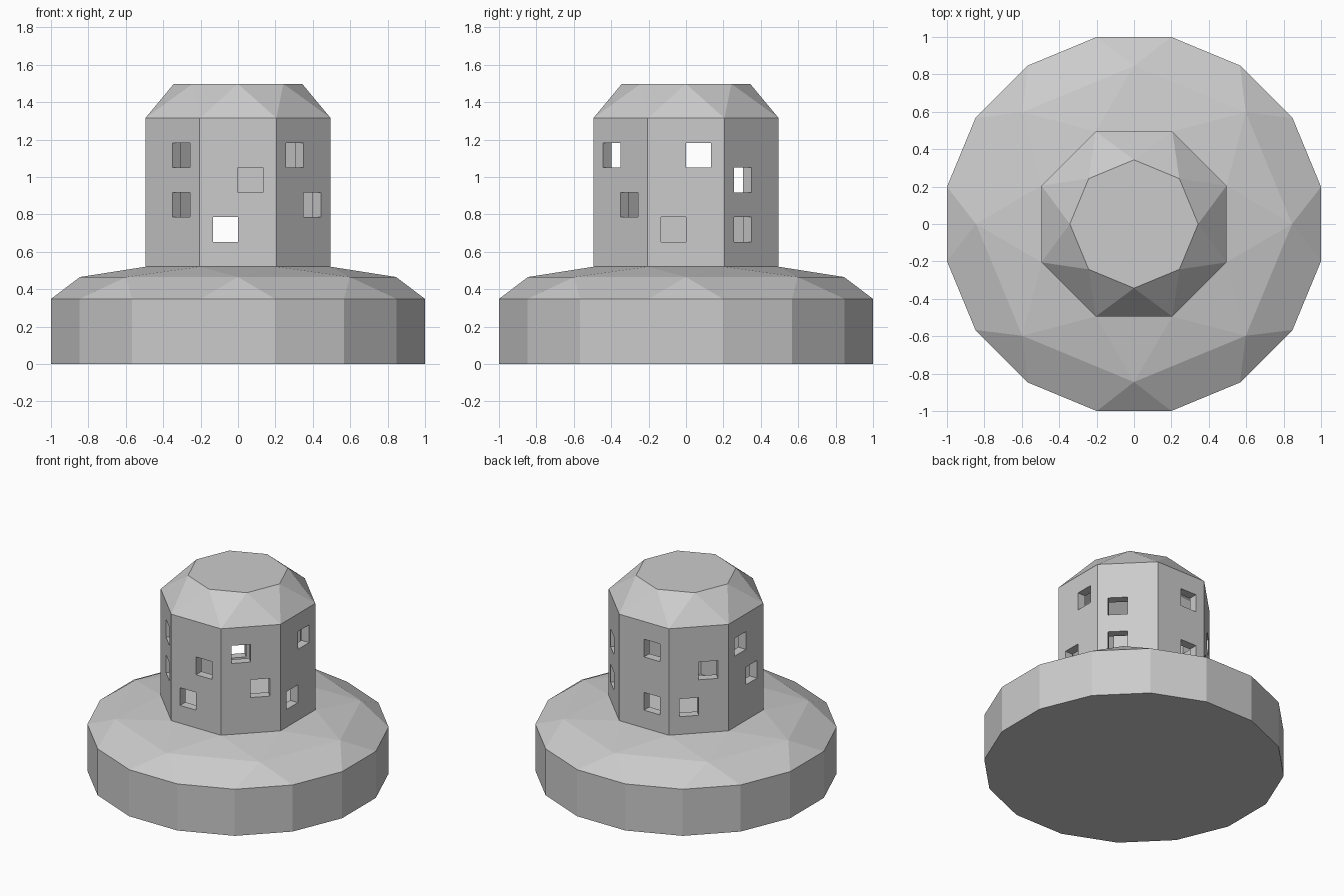
import bpy, bmesh
from math import radians, cos, sin, pi
from mathutils import Vector

if "Cube" in bpy.data.objects:
    bpy.data.objects.remove(bpy.data.objects["Cube"])


def ring(sides, apothem_or_radius, z, flat=True):
    """Points of a regular polygon; flat=True turns a side (not a corner) to the axes."""
    r = apothem_or_radius / cos(pi / sides) if flat else apothem_or_radius
    off = 0.5 if flat else 0.0
    return [Vector((r * cos((i + off) * 2 * pi / sides),
                    r * sin((i + off) * 2 * pi / sides), z)) for i in range(sides)]


def finish(name, bm):
    me = bpy.data.meshes.new(name)
    bm.to_mesh(me)
    bm.free()
    ob = bpy.data.objects.new(name, me)
    bpy.context.collection.objects.link(ob)
    return ob


def faceted_solid(name, rings, open_below=False):
    """Convex faceted body wrapped around a stack of rings."""
    bm = bmesh.new()
    for pts in rings:
        for p in pts:
            bm.verts.new(p)
    bmesh.ops.convex_hull(bm, input=bm.verts[:])
    bmesh.ops.dissolve_limit(bm, angle_limit=radians(0.5), verts=bm.verts[:], edges=bm.edges[:])
    bmesh.ops.recalc_face_normals(bm, faces=bm.faces[:])
    if open_below:
        down = [f for f in bm.faces if f.normal.z < -0.9]
        bmesh.ops.delete(bm, geom=down, context='FACES_ONLY')
    return finish(name, bm)


WALL_LOW, WALL_TOP, APOTHEM, WALL = 0.52, 1.315, 0.495, 0.064

# Round base with a shallow faceted roof
faceted_solid("base", [ring(16, 1.0, 0), ring(16, 1.0, 0.348),
                       ring(8, 0.845, 0.465, flat=False), ring(8, APOTHEM, WALL_LOW)])

# Faceted cap, open to the hollow tower
faceted_solid("tower_cap", [ring(8, APOTHEM, WALL_TOP), ring(8, 0.343, 1.498, flat=False)],
              open_below=True)

# Windows per wall, going round from the front: (column 1 = left, 2 = right; row from below)
windows = [
    {(2, 3), (1, 1)},   # front
    {(1, 4), (2, 2)},   # front right
    {(2, 4), (1, 1)},   # right
    {(1, 3), (1, 1)},   # back right
    {(2, 4), (2, 1)},   # back
    {(2, 3), (1, 1)},   # back left
    {(1, 4), (2, 2)},   # left
    {(2, 4), (2, 2)},   # front left
]

# Eight tower walls as grids with the window cells left out
half = APOTHEM * sin(pi / 8) / cos(pi / 8)
columns = [-half, -0.1325, 0, 0.1325, half]
rows = [WALL_LOW + (WALL_TOP - WALL_LOW) * i / 6 for i in range(7)]
bm = bmesh.new()
for side, holes in enumerate(windows):
    a = -pi / 2 + side * pi / 4
    out, right = Vector((cos(a), sin(a), 0)), Vector((-sin(a), cos(a), 0))
    grid = [[bm.verts.new(out * APOTHEM + right * u + Vector((0, 0, z))) for z in rows]
            for u in columns]
    for c in range(4):
        for r in range(6):
            if (c, r) not in holes:
                bm.faces.new((grid[c][r], grid[c + 1][r], grid[c + 1][r + 1], grid[c][r + 1]))
bmesh.ops.remove_doubles(bm, verts=bm.verts[:], dist=0.001)
tower = finish("tower_walls", bm)

# Wall thickness, which also makes the window reveals
mod = tower.modifiers.new("thickness", 'SOLIDIFY')
mod.thickness = WALL
mod.offset = -1
mod.use_even_offset = True
